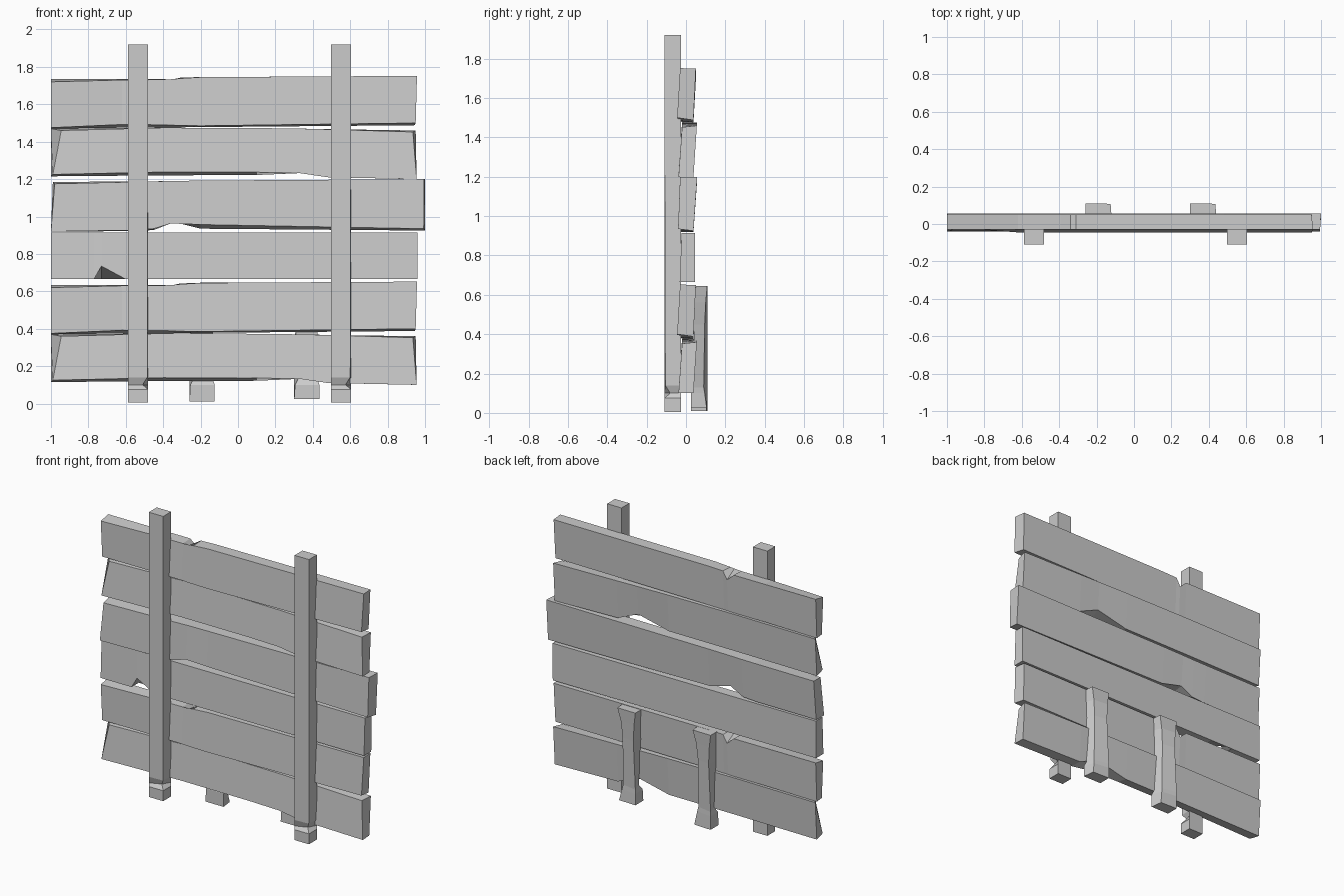
import bpy, bmesh


def loft(name, rings):
    """Skin a chain of four-cornered rings into a closed flat-shaded solid."""
    bm = bmesh.new()
    loops = [[bm.verts.new(p) for p in ring] for ring in rings]
    for a, b in zip(loops, loops[1:]):
        for i in range(4):
            j = (i + 1) % 4
            bm.faces.new((a[i], a[j], b[j], b[i]))
    bm.faces.new(loops[0])
    bm.faces.new(loops[-1])
    bmesh.ops.recalc_face_normals(bm, faces=bm.faces)
    mesh = bpy.data.meshes.new(name)
    bm.to_mesh(mesh)
    bm.free()
    obj = bpy.data.objects.new(name, mesh)
    bpy.context.collection.objects.link(obj)
    return obj


def plank(name, ys, stations, drop=0.0):
    """Stations: (x or per-corner x), z of front-bottom, front-top,
    back-top, back-bottom, optional inward push of the front-bottom edge."""
    rings = []
    for x, zs, *push in stations:
        xs = x if isinstance(x, tuple) else (x,) * 4
        ring = [[xs[i], ys[i], zs[i] - drop] for i in range(4)]
        if push:
            ring[0][1] += push[0]
        rings.append(ring)
    return loft(name, rings)


def post(name, x0, x1, y0, y1, stations, dx=0.0):
    """Stations: z, then {corner: (dx, dy)} offsets for whittled edges."""
    base = [(x0, y0), (x1, y0), (x1, y1), (x0, y1)]
    rings = []
    for z, cuts in stations:
        ring = []
        for i, (x, y) in enumerate(base):
            ox, oy = cuts.get(i, (0, 0))
            ring.append((x + ox + dx, y + oy, z))
        rings.append(ring)
    return loft(name, rings)


# Plank with a nick in the top back edge (used twice)
NICKED = [
    (-1, (1.475, 1.72, 1.735, 1.47), 0.03),
    (-0.62, (1.492, 1.73, 1.735, 1.475)),
    (-0.39, (1.49, 1.732, 1.735, 1.475)),
    (-0.34, (1.488, 1.735, 1.69, 1.476)),
    (-0.31, (1.487, 1.738, 1.742, 1.477)),
    (-0.2, (1.485, 1.745, 1.746, 1.478)),
    ((0.95, 0.957, 0.95, 0.945), (1.5, 1.752, 1.75, 1.488)),
]
# Plank with a gouge in the bottom back edge (used twice)
GOUGED = [
    ((-0.99, -0.945, -1, -1), (1.225, 1.46, 1.47, 1.215)),
    (-0.4, (1.238, 1.475, 1.475, 1.22)),
    (0.1, (1.237, 1.473, 1.473, 1.222)),
    (0.33, (1.232, 1.47, 1.47, 1.275)),
    (0.48, (1.21, 1.466, 1.467, 1.21)),
    ((0.955, 0.935, 0.95, 0.95), (1.2, 1.452, 1.46, 1.2)),
]
for level, drop in (("upper", 0.0), ("lower", 1.1)):
    plank(level + "_nicked_plank", (-0.045, -0.03, 0.05, 0.038), NICKED, drop)
    plank(level + "_gouged_plank", (-0.038, -0.02, 0.055, 0.038), GOUGED, drop)

# Longest plank, broken along its lower edge
plank("long_plank", (-0.04, -0.03, 0.057, 0.038), [
    ((-1, -0.98, -0.99, -0.995), (0.92, 1.175, 1.185, 0.92)),
    (-0.55, (0.927, 1.185, 1.187, 0.922)),
    (-0.45, (0.935, 1.187, 1.188, 0.928)),
    (-0.36, (0.963, 1.19, 1.19, 0.975)),
    (-0.2, (0.957, 1.192, 1.192, 0.935)),
    ((0.993, 0.995, 1, 1), (0.935, 1.2, 1.2, 0.925)),
])

# Straight plank with a chip in the lower front edge
plank("chipped_plank", (-0.032, -0.022, 0.047, 0.045), [
    (-1, (0.665, 0.915, 0.915, 0.665)),
    (-0.77, (0.665, 0.915, 0.915, 0.665)),
    (-0.73, (0.735, 0.915, 0.915, 0.665)),
    (-0.6, (0.665, 0.915, 0.915, 0.665)),
    (0.96, (0.665, 0.915, 0.915, 0.665)),
])

# Tall front posts with a notch near the foot
FRONT = [
    (0.005, {}),
    (0.075, {}),
    (0.1, {1: (-0.03, 0.03)}),
    (0.14, {1: (-0.005, 0.005)}),
    (1.92, {}),
]
post("front_post_left", -0.587, -0.48, -0.11, -0.026, FRONT)
post("front_post_right", -0.587, -0.48, -0.11, -0.026, FRONT, dx=1.085)

# Short back stakes, worn along one edge
for name, dx, foot in (("back_stake_left", 0, 0.01), ("back_stake_right", 0.56, 0.025)):
    post(name, -0.26, -0.125, 0.025, 0.11, [
        (foot, {2: (-0.01, -0.005)}),
        (0.1, {0: (0.005, 0), 2: (-0.025, -0.015)}),
        (0.13, {0: (0.02, 0.02), 1: (-0.01, 0.015), 2: (-0.03, -0.02)}),
        (0.45, {0: (0.008, 0.015), 1: (-0.01, 0.015), 2: (-0.03, -0.015), 3: (0.015, 0)}),
        (0.56, {0: (0.005, 0.015), 1: (0, 0.015), 2: (-0.02, -0.01), 3: (0.01, 0)}),
        (0.645, {0: (0, 0.015), 1: (0.005, 0.015), 2: (0, -0.002)}),
    ], dx)
